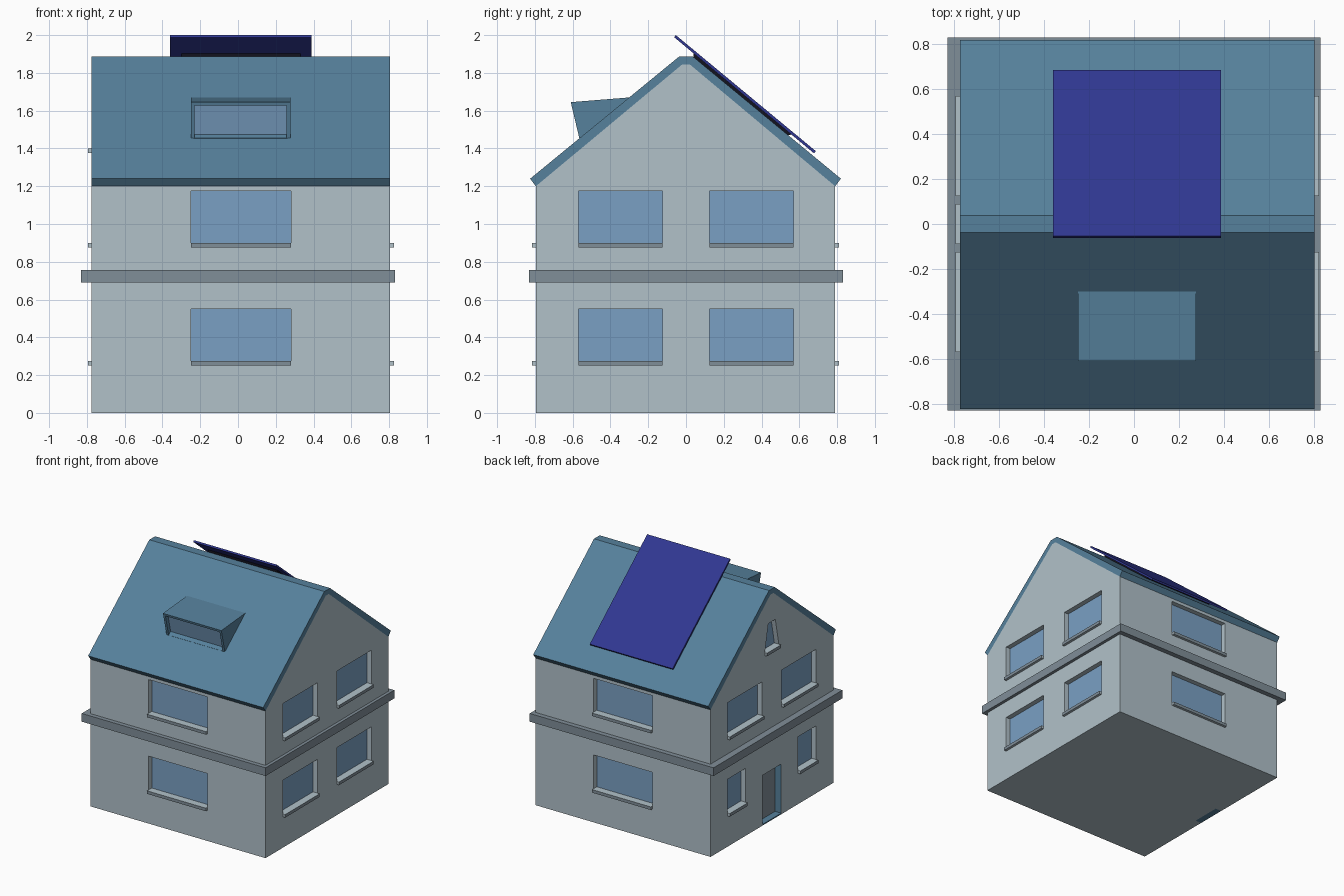
import bpy, bmesh
from mathutils import Vector

cube = bpy.data.objects.get("Cube")
if cube:
    bpy.data.objects.remove(cube, do_unlink=True)


# Flat colours, given as sRGB bytes
def material(name, *rgb):
    m = bpy.data.materials.new(name)
    m.use_nodes = True
    col = tuple((c / 255 / 12.92) if c < 11 else ((c / 255 + 0.055) / 1.055) ** 2.4 for c in rgb) + (1,)
    m.diffuse_color = col
    m.node_tree.nodes["Principled BSDF"].inputs["Base Color"].default_value = col
    return m


MATS = [material("pale_wall", 177, 193, 201), material("window_glass", 122, 160, 196),
        material("roof_blue", 86, 129, 156), material("trim_grey", 128, 142, 152),
        material("panel_indigo", 48, 55, 145), material("panel_mount", 18, 18, 30)]
WALL, GLASS, ROOF, GREY, PANEL, MOUNT = range(len(MATS))

X0, X1, Y0, Y1 = -0.775, 0.805, -0.795, 0.79

# Each side: origin on the wall plane, horizontal direction, outward normal
SIDES = {
    "front": (Vector((0, Y0, 0)), Vector((1, 0, 0)), Vector((0, -1, 0))),
    "back": (Vector((0, Y1, 0)), Vector((1, 0, 0)), Vector((0, 1, 0))),
    "right": (Vector((X1, 0, 0)), Vector((0, 1, 0)), Vector((1, 0, 0))),
    "left": (Vector((X0, 0, 0)), Vector((0, 1, 0)), Vector((-1, 0, 0))),
}
ALONG_X = (Vector(), Vector((0, 1, 0)), Vector((1, 0, 0)))


def prism(bm, frame, outline, d0, d1, side=WALL, cap0=None, cap1=None):
    """Extrude a flat outline (u, z) from depth d0 to d1 along a frame's normal."""
    o, u, n = frame
    ends = [[bm.verts.new(o + u * a + Vector((0, 0, z)) + n * d) for a, z in outline] for d in (d0, d1)]
    count = len(outline)
    faces = [bm.faces.new(ends[0]), bm.faces.new(ends[1])]
    for i in range(count):
        j = (i + 1) % count
        faces.append(bm.faces.new((ends[0][i], ends[0][j], ends[1][j], ends[1][i])))
    for f in faces:
        f.material_index = side
    if cap0 is not None:
        faces[0].material_index = cap0
    if cap1 is not None:
        faces[1].material_index = cap1
    return faces


def rect(a, b, z0, z1):
    return [(a, z0), (b, z0), (b, z1), (a, z1)]


def finish(name, bm):
    bmesh.ops.recalc_face_normals(bm, faces=bm.faces)
    me = bpy.data.meshes.new(name)
    bm.to_mesh(me)
    bm.free()
    for m in MATS:
        me.materials.append(m)
    ob = bpy.data.objects.new(name, me)
    bpy.context.scene.collection.objects.link(ob)
    return ob


# Gabled wall block
GABLE = [(Y0, 1.2), (-0.02, 1.845), (0.02, 1.845), (Y1, 1.2)]
bm = bmesh.new()
prism(bm, ALONG_X, [(Y0, 0)] + GABLE + [(Y1, 0)], X0, X1)
walls = finish("walls", bm)

# Window openings and sills
cut, sills = bmesh.new(), bmesh.new()


def window(side, a, b, z0, outline=None):
    outline = outline or rect(a, b, z0, z0 + 0.275)
    prism(cut, SIDES[side], outline, -0.04, 0.05, WALL, cap0=GLASS)
    prism(sills, SIDES[side], rect(a, b, z0 - 0.025, z0), 0, 0.02, WALL, cap1=GREY)


for z in (0.275, 0.9):
    for side in ("front", "back"):
        window(side, -0.25, 0.28, z)
    for side in ("right", "left"):
        inner = 0.34 if side == "left" and z < 0.5 else 0.125
        window(side, -0.57, -inner, z)
        window(side, inner, 0.57, z)
window("left", -0.09, 0.09, 1.4, [(-0.09, 1.4), (0.09, 1.4), (0.045, 1.62), (-0.045, 1.62)])

# Door recess
prism(cut, SIDES["left"], rect(-0.12, 0.12, -0.05, 0.41), -0.055, 0.05, ROOF, cap0=GREY)
finish("window_sills", sills)
cutter = finish("opening_cutter", cut)
cutter.hide_render = True

mod = walls.modifiers.new("openings", "BOOLEAN")
mod.object = cutter
mod.operation = "DIFFERENCE"
mod.solver = "EXACT"
bpy.context.view_layer.update()
baked = bpy.data.meshes.new_from_object(walls.evaluated_get(bpy.context.evaluated_depsgraph_get()))
walls.modifiers.clear()
walls.data = baked
bpy.data.objects.remove(cutter, do_unlink=True)

# Door threshold
bm = bmesh.new()
prism(bm, SIDES["left"], rect(-0.12, 0.12, 0, 0.01), -0.055, 0, ROOF)
finish("door_threshold", bm)

# Belt between the floors
bm = bmesh.new()
prism(bm, ALONG_X, rect(-0.83, 0.83, 0.69, 0.757), -0.83, 0.83, GREY)
finish("floor_belt", bm)

# Roof shell, flush with the gables
bm = bmesh.new()
prism(bm, ALONG_X, GABLE + [(0.82, 1.24), (0.037, 1.886), (-0.037, 1.886), (-0.825, 1.24)], X0, X1, ROOF)
finish("roof", bm)

# Dormer with a recessed window
bm = bmesh.new()
faces = prism(bm, ALONG_X, [(-0.565, 1.455), (-0.61, 1.645), (-0.3, 1.67), (-0.3, 1.6)], -0.25, 0.277, ROOF)
bmesh.ops.recalc_face_normals(bm, faces=bm.faces)
pane = faces[2]
bmesh.ops.inset_region(bm, faces=[pane], thickness=0.027, depth=0)
for v in pane.verts:
    if v.co.z < 1.55:
        v.co += Vector((0, 0.005, -0.02))
rim = bmesh.ops.inset_region(bm, faces=[pane], thickness=0, depth=-0.03)
pane.material_index = GLASS
finish("dormer", bm)

# Solar panel and its mount
bm = bmesh.new()
prism(bm, ALONG_X, [(-0.062, 1.988), (-0.054, 2.0), (0.687, 1.386), (0.678, 1.374)], -0.36, 0.388, PANEL)
finish("solar_panel", bm)
bm = bmesh.new()
prism(bm, ALONG_X, [(0.04, 1.88), (0.04, 1.905), (0.56, 1.474), (0.54, 1.47)], -0.3, 0.33, MOUNT)
finish("panel_mount", bm)
